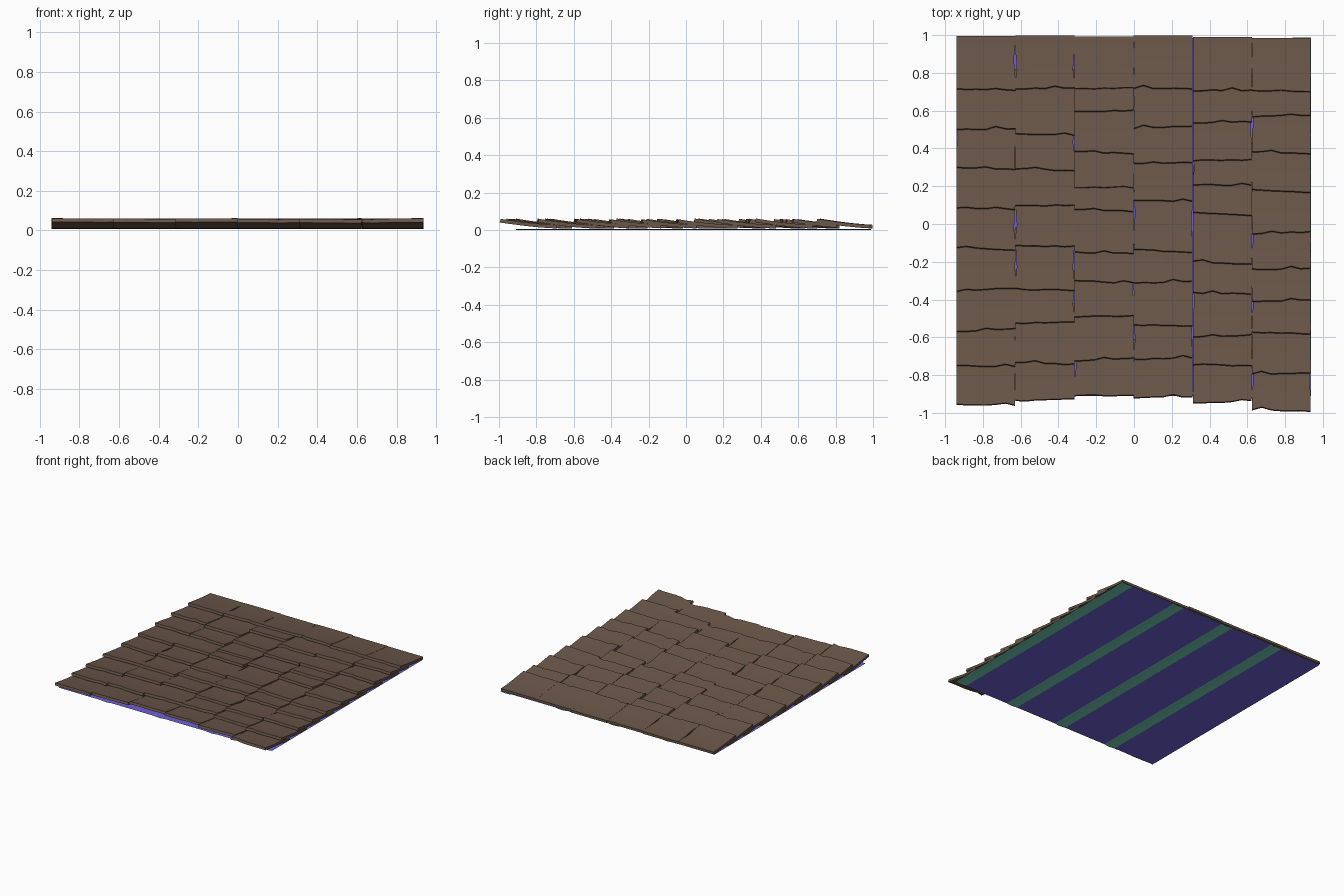
import bpy, bmesh, random

if "Cube" in bpy.data.objects:
    bpy.data.objects.remove(bpy.data.objects["Cube"])

random.seed(7)


def material(name, rgb):
    m = bpy.data.materials.new(name)
    m.diffuse_color = (*rgb, 1)
    m.use_nodes = True
    m.node_tree.nodes["Principled BSDF"].inputs["Base Color"].default_value = m.diffuse_color
    return m


BROWN = material("weathered brown", (0.145, 0.095, 0.067))
PURPLE = material("purple backing", (0.16, 0.115, 0.68))
TEAL = material("teal batten", (0.17, 0.62, 0.47))


def finish(name, bm, mat):
    me = bpy.data.meshes.new(name)
    bm.to_mesh(me)
    bm.free()
    me.materials.append(mat)
    ob = bpy.data.objects.new(name, me)
    bpy.context.collection.objects.link(ob)
    return ob


# Thin sheet running along y, following a short (x, z) profile
def strip(name, profile, y0, y1, mat):
    bm = bmesh.new()
    rows = [[bm.verts.new((x, y, z)) for x, z in profile] for y in (y0, y1)]
    for i in range(len(profile) - 1):
        bm.faces.new((rows[1][i], rows[1][i + 1], rows[0][i + 1], rows[0][i]))
    return finish(name, bm, mat)


# Side outline of a shingle: straight with an occasional worn notch
def side_wear(ny):
    wear = [random.uniform(0, 0.001) for _ in range(ny + 1)]
    if random.random() < 0.22:
        k = random.choice((2, 3))
        wear[k] += 0.007
        wear[k + 1] += 0.005
    return wear


# Shingle: curled slab, raised and ragged at its lower tip
def add_shingle(bm, x0, x1, tip, end):
    nx, ny, thick = 6, 6, 0.019
    tilt = random.uniform(-0.008, 0.008)
    lift = random.uniform(-0.002, 0.002)
    rag = [random.uniform(-0.003, 0.003) for _ in range(nx + 1)]
    rag[random.randint(1, nx - 1)] += random.choice((0, 0.008, 0.012))
    left, right = side_wear(ny), side_wear(ny)
    top, bot = [], []
    for j in range(ny + 1):
        t = j / ny
        for i in range(nx + 1):
            s = i / nx
            xa, xb = x0 + left[j], x1 - right[j]
            start = tip + rag[i] + tilt * (2 * s - 1)
            y = start + (end - start) * t
            d = (y - tip) / 0.32
            z = 0.027 + (0.032 + lift) * max(0, 1 - d) ** 1.6
            x = xa + (xb - xa) * s
            top.append(bm.verts.new((x, y, z)))
            inset = 0.005 if j == 0 else 0
            bot.append(bm.verts.new((x, y - inset, z - thick)))
    w = nx + 1
    for j in range(ny):
        for i in range(nx):
            a = j * w + i
            q = (a, a + 1, a + w + 1, a + w)
            bm.faces.new([top[k] for k in q])
            bm.faces.new([bot[k] for k in reversed(q)])
    rim = [i for i in range(nx)] + [j * w + nx for j in range(ny)]
    rim += [ny * w + i for i in range(nx, 0, -1)] + [j * w for j in range(ny, 0, -1)]
    for a, b in zip(rim, rim[1:] + rim[:1]):
        bm.faces.new((top[b], top[a], bot[a], bot[b]))


# Six columns of overlapping shingles, tips listed from ridge to eave
edges = [-0.94, -0.628, -0.315, -0.002, 0.311, 0.624, 0.936]
ridges = [0.995, 0.998, 0.993, 0.998, 0.989, 0.985]
tips = [
    [.715, .505, .295, .085, -.13, -.345, -.56, -.75, -.955],
    [.72, .475, .29, .10, -.115, -.345, -.52, -.735, -.93],
    [.72, .60, .38, .195, .075, -.15, -.305, -.485, -.715, -.905],
    [.72, .515, .325, .125, -.14, -.305, -.535, -.71, -.915],
    [.71, .54, .34, .21, .055, -.205, -.365, -.59, -.745, -.94],
    [.705, .575, .38, .175, -.045, -.235, -.405, -.575, -.79, -.985],
]
for c, (column, ridge) in enumerate(zip(tips, ridges)):
    bm = bmesh.new()
    above = ridge
    for k, tip in enumerate(column):
        end = ridge if k == 0 else min(above + 0.10, ridge - 0.02)
        add_shingle(bm, edges[c], edges[c + 1], tip, end)
        above = tip
    bmesh.ops.recalc_face_normals(bm, faces=bm.faces[:])
    finish(f"shingle_column_{c + 1}", bm, BROWN)

# Backing sheet under the shingles
strip("backing_sheet", [(-0.941, 0.005), (0.934, 0.005)], -0.91, 0.985, PURPLE)

# Shallow folded battens running from eave to ridge on the underside
for n, x in enumerate((-0.53, -0.06, 0.40, 0.888)):
    strip(f"batten_{n + 1}",
          [(x - 0.05, 0.0055), (x - 0.045, 0.004), (x + 0.01, 0.0), (x + 0.045, 0.004), (x + 0.05, 0.0055)],
          -0.91, 0.988, TEAL)
